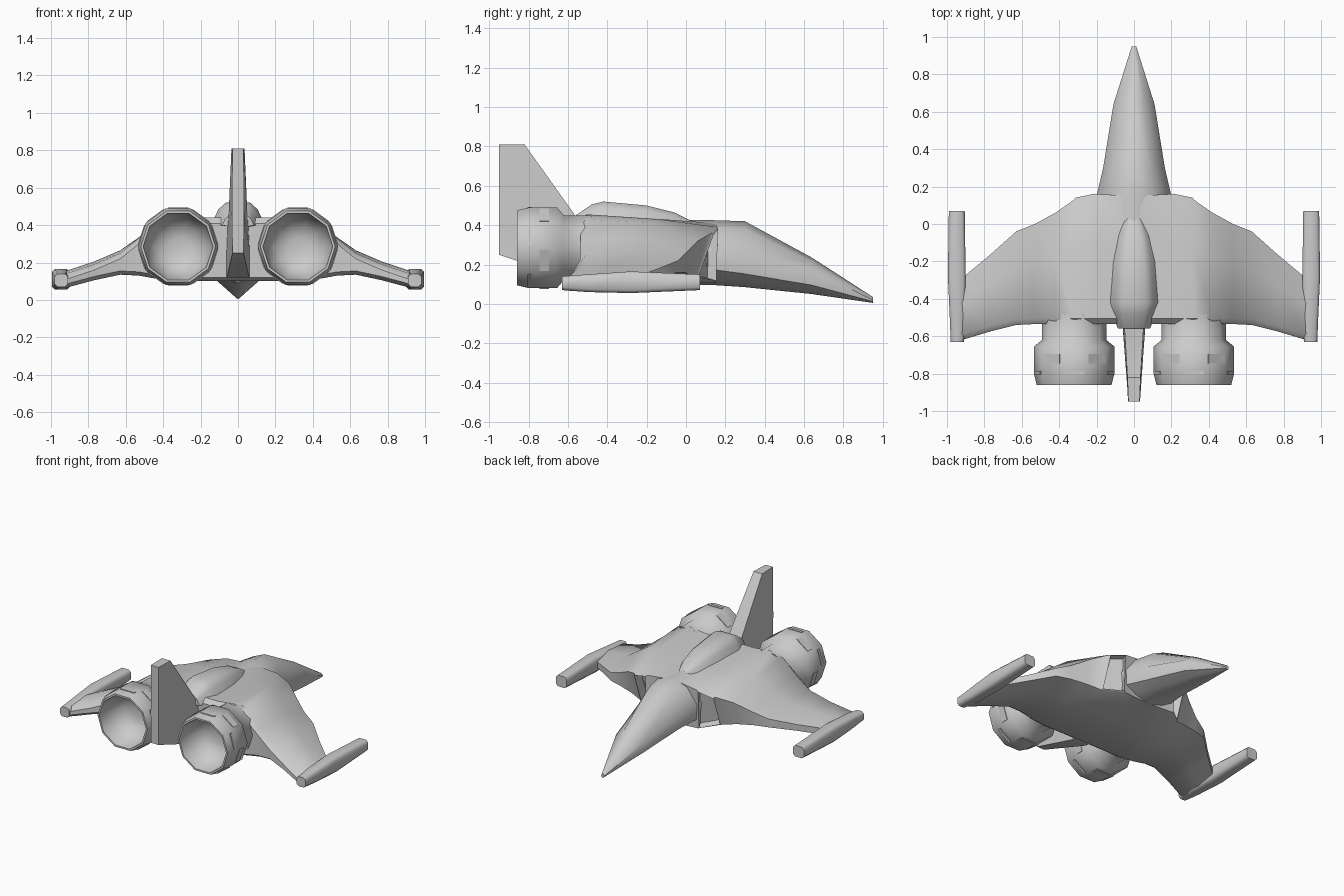
import bpy, bmesh, math
from mathutils import Matrix

cube = bpy.data.objects.get("Cube")
if cube:
    bpy.data.objects.remove(cube, do_unlink=True)

grey = bpy.data.materials.new("hull_grey")
grey.use_nodes = True
grey.diffuse_color = (0.6, 0.6, 0.6, 1)
grey.node_tree.nodes["Principled BSDF"].inputs["Base Color"].default_value = (0.6, 0.6, 0.6, 1)


def finish(name, bm, angle=45):
    """Turn a bmesh into a grey object with smooth shading and sharp corners."""
    mesh = bpy.data.meshes.new(name)
    bm.to_mesh(mesh)
    bm.free()
    mesh.materials.append(grey)
    obj = bpy.data.objects.new(name, mesh)
    bpy.context.collection.objects.link(obj)
    bpy.ops.object.select_all(action="DESELECT")
    obj.select_set(True)
    bpy.context.view_layer.objects.active = obj
    bpy.ops.object.shade_smooth_by_angle(angle=math.radians(angle))
    return obj


def loft(rings):
    """Skin a list of equal-sized point rings and cap both ends."""
    bm = bmesh.new()
    rows = [[bm.verts.new(p) for p in ring] for ring in rings]
    count = len(rows[0])
    for a, b in zip(rows, rows[1:]):
        for i in range(count):
            j = (i + 1) % count
            bm.faces.new((a[i], a[j], b[j], b[i]))
    bm.faces.new(rows[0])
    bm.faces.new(rows[-1][::-1])
    bmesh.ops.recalc_face_normals(bm, faces=bm.faces)
    bm.normal_update()
    return bm


def both_sides(half):
    """Complete a half outline of (x, y, z) points across x = 0."""
    return half + [(-x, y, z) for x, y, z in reversed(half) if x > 0]


# Wing and engine housing: x, front y top and bottom, rear y,
# front z top and bottom, middle z top, rear z top, bottom z
stations = [
    (0, .15, .15, -.535, .41, .10, .42, .44, .10),
    (.2, .16, .15, -.535, .39, .11, .43, .44, .10),
    (.32, .13, .05, -.535, .36, .13, .43, .455, .10),
    (.42, .06, .02, -.535, .32, .15, .41, .43, .11),
    (.53, .0, -.01, -.535, .26, .16, .335, .33, .13),
    (.63, -.04, -.04, -.54, .22, .16, .265, .25, .135),
    (.77, -.165, -.165, -.575, .17, .125, .205, .19, .105),
    (.92, -.29, -.29, -.62, .13, .085, .155, .14, .065),
]


def wing_ring(s, side):
    x, yt, yb, yr, zt, zb, zm, zr, zu = s
    x *= side
    ym = yt + (yr - yt) * .4
    return [(x, yb, zb), (x, yt, zt), (x, ym, zm), (x, yr + .03, zr),
            (x, yr, zr - .03), (x, yr, zu + .02), (x, yr + .03, zu), (x, ym, zu)]


body = loft([wing_ring(s, -1) for s in stations[:0:-1]] + [wing_ring(s, 1) for s in stations])

# Air intakes sunk into the front faces beside the nose
mouths = [f for f in body.faces
          if f.normal.y > .4 and .2 < abs(f.calc_center_median().x) < .32]
bmesh.ops.inset_individual(body, faces=mouths, thickness=.012, depth=.008)
bmesh.ops.inset_individual(body, faces=mouths, thickness=.008, depth=-.05)
finish("wing_body", body)

# Nose: y, half widths at top, middle and bottom, z of top, middle and bottom
nose = [
    (.95, .008, .012, .006, .035, .02, .005),
    (.64, .05, .11, .05, .235, .14, .05),
    (.3, .09, .165, .09, .42, .22, .085),
    (.15, .12, .2, .11, .425, .25, .095),
    (-.2, .12, .2, .11, .43, .25, .095),
]
finish("nose", loft([both_sides([
    (0, y, zt), (wt, y, zt - .12 * (zt - zb)), (wm, y, zm + .03 * (zt > .1)),
    (wm * .95, y, (zm + zb) / 2), (wb, y, zb + .1 * (zt - zb)), (0, y, zb)])
    for y, wt, wm, wb, zt, zm, zb in nose]), 50)

# Canopy: y, half width, roof half width, roof z
canopy = [(.03, .05, .02, .42), (-.06, .09, .04, .465), (-.2, .125, .055, .5),
          (-.42, .145, .065, .52), (-.48, .12, .06, .505), (-.56, .085, .05, .45)]
finish("canopy", loft([both_sides([
    (0, y, z), (wt, y, z), ((w + wt) / 2, y, .4 + (z - .4) * .7), (w, y, .4), (0, y, .38)])
    for y, w, wt, z in canopy]))

# Tail fin: z, front y, rear y, front and rear half widths
fin = [(.12, -.48, -.56, .065, .06), (.25, -.48, -.95, .065, .03),
       (.46, -.57, -.95, .05, .032), (.81, -.82, -.95, .035, .03)]
finish("tail_fin", loft([[(wf, yf, z), (wr, yr, z), (-wr, yr, z), (-wf, yf, z)]
                         for z, yf, yr, wf, wr in fin]))

# Engines: ten-sided turned nozzles with a hollow bowl, (y, radius) profile
nozzle = [(-.48, .172), (-.62, .172), (-.655, .215), (-.8, .215), (-.86, .2),
          (-.86, .187), (-.77, .172), (-.69, .12), (-.67, .05)]
SIDES, ENGINE_Z, RADIUS = 10, .285, .215
for side, label in ((1, "left"), (-1, "right")):
    cx = side * .32
    rings = []
    for y, r in nozzle:
        turns = [math.tau * k / SIDES for k in range(SIDES)]
        rings.append([(cx + r * math.cos(t), y, ENGINE_Z + r * math.sin(t)) for t in turns])
    finish(label + "_engine", loft(rings), 50)

    # Thin plates on the flat sides of the nozzle
    plates = bmesh.new()
    flat = RADIUS * math.cos(math.pi / SIDES)
    for k in range(SIDES):
        y, length = (-.72, .05) if k % 2 else (-.795, .02)
        spin = Matrix.Rotation(-math.tau * (k + .5) / SIDES, 4, "Y")
        place = (Matrix.Translation((cx, y, ENGINE_Z)) @ spin
                 @ Matrix.Translation((flat, 0, 0)) @ Matrix.Diagonal((.008, length, .11, 1)))
        bmesh.ops.create_cube(plates, size=1, matrix=place)
    finish(label + "_engine_plates", plates)

    # Wing tip pod: y, inner x, outer x, bottom z, top z
    pod = [(-.63, .91, .98, .07, .14), (-.5, .9, .985, .06, .15),
           (-.28, .9, .995, .055, .165), (.07, .905, .99, .07, .15)]
    rings = []
    for y, xi, xo, zb, zt in pod:
        c = .015
        rings.append([(side * x, y, z) for x, z in (
            (xi + c, zb), (xo - c, zb), (xo, zb + c), (xo, zt - c),
            (xo - c, zt), (xi + c, zt), (xi, zt - c), (xi, zb + c))])
    finish(label + "_wing_tip_pod", loft(rings), 50)
